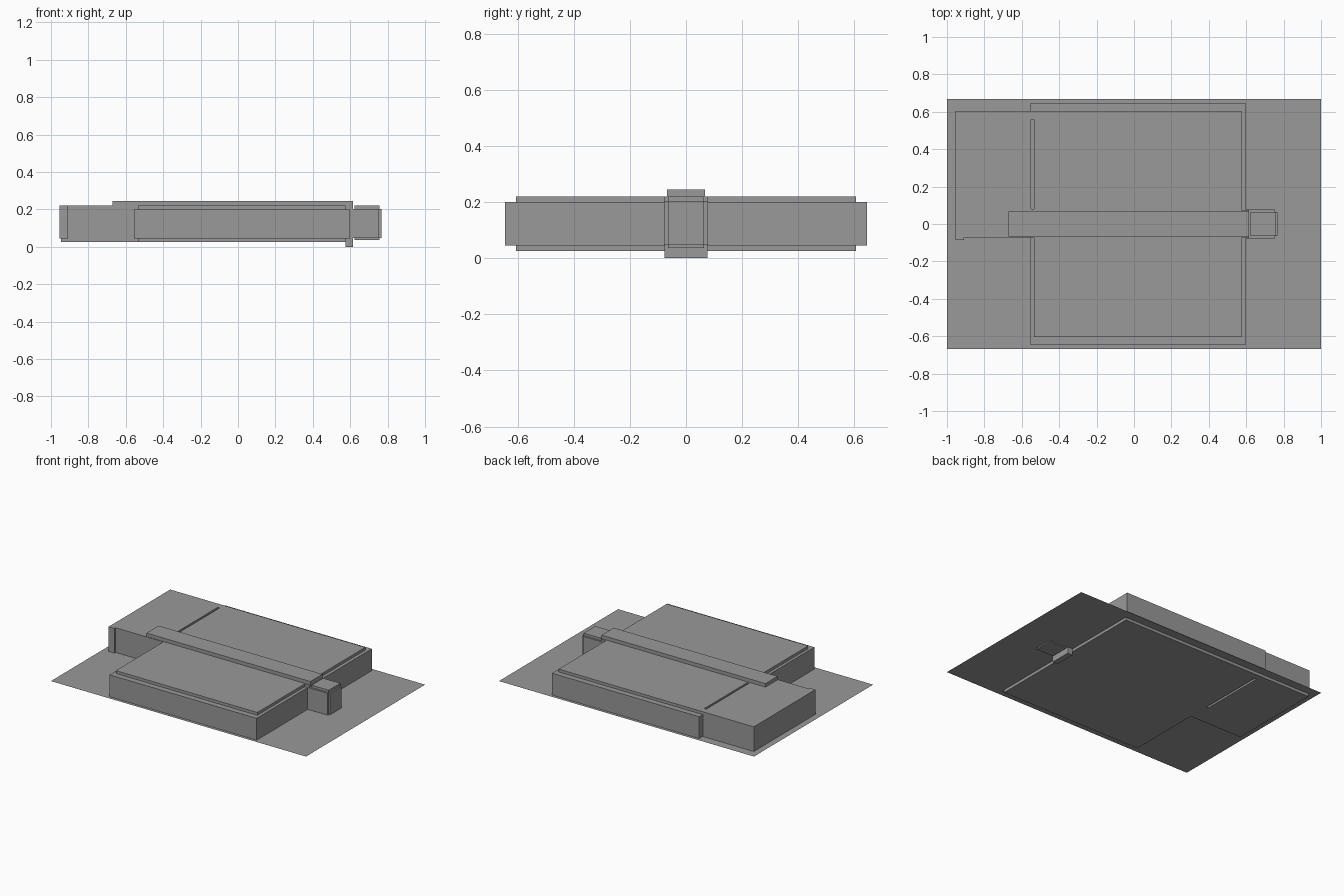
import bpy
import bmesh

old = bpy.data.objects.get("Cube")
if old:
    bpy.data.objects.remove(old, do_unlink=True)

grey = bpy.data.materials.new("plain_grey")
grey.use_nodes = True
colour = (0.32, 0.32, 0.32, 1)
grey.diffuse_color = colour
grey.node_tree.nodes["Principled BSDF"].inputs["Base Color"].default_value = colour


def make(name, bm):
    mesh = bpy.data.meshes.new(name)
    bm.to_mesh(mesh)
    bm.free()
    mesh.materials.append(grey)
    obj = bpy.data.objects.new(name, mesh)
    bpy.context.collection.objects.link(obj)
    return obj


def box(name, xs, ys, zs):
    """Flat-sided block between the given pairs of limits."""
    bm = bmesh.new()
    bmesh.ops.create_cube(bm, size=1)
    for v in bm.verts:
        v.co = [lim[0] if c < 0 else lim[1] for c, lim in zip(v.co, (xs, ys, zs))]
    return make(name, bm)


def both(half):
    return (-half, half)


GROUND, SHOULDER = 0.045, 0.2      # limits of the wide walls
BASE, ROOF = 0.025, 0.22           # limits of the raised slabs

# Ground sheet
sheet = bmesh.new()
bmesh.ops.create_grid(sheet, x_segments=1, y_segments=1, size=1)
for v in sheet.verts:
    v.co.y *= 0.667
    v.co.z = GROUND
make("ground_sheet", sheet)

# Main hall: wide walls with a taller inset slab
box("main_walls", (-0.555, 0.598), both(0.645), (GROUND, SHOULDER))
box("main_slab", (-0.535, 0.575), both(0.605), (BASE, ROOF))

# Side wing, joined to the hall on either side of a narrow slot
box("wing_block", (-0.955, -0.55), (-0.072, 0.605), (GROUND, ROOF))
box("wing_base", (-0.947, -0.55), (-0.072, 0.605), (BASE, GROUND))
box("wing_corner_post", (-0.955, -0.91), (-0.085, -0.07), (GROUND, ROOF))
box("wing_joint_back", (-0.56, -0.53), (0.56, 0.605), (BASE, ROOF))
box("wing_joint_front", (-0.56, -0.53), (-0.072, 0.08), (BASE, ROOF))

# Long central ridge and the plate at its end
box("ridge_bar", (-0.67, 0.615), both(0.068), (BASE, 0.245))
box("end_plate", (0.575, 0.615), both(0.076), (0, ROOF))

# Entrance block with stepped edges
box("entrance_core", (0.6, 0.767), both(0.065), (0.048, 0.203))
box("entrance_sides", (0.598, 0.755), both(0.078), (0.048, 0.203))
box("entrance_cap", (0.622, 0.757), both(0.065), (0.037, ROOF))
